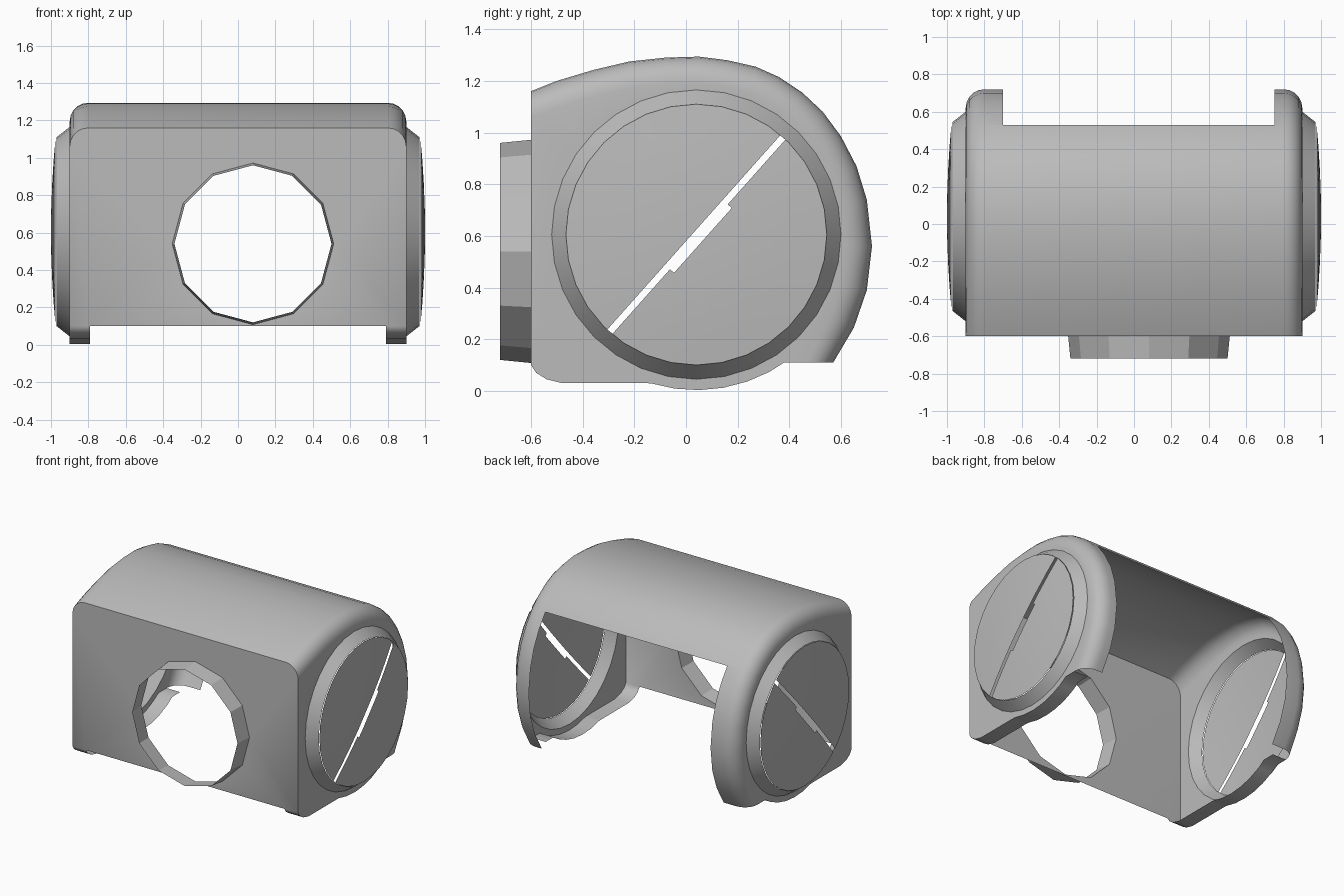
import bpy, bmesh, math
from mathutils import Vector

if "Cube" in bpy.data.objects:
    bpy.data.objects.remove(bpy.data.objects["Cube"])

grey = bpy.data.materials.new("mid_grey")
grey.diffuse_color = (0.5, 0.5, 0.5, 1)
grey.use_nodes = True
grey.node_tree.nodes["Principled BSDF"].inputs["Base Color"].default_value = grey.diffuse_color

CY, CZ = 0.04, 0.605          # centre of the round side covers
SIDE_X, R = 0.9, 0.1          # side wall position and edge rounding
HX, HZ = 0.08, 0.54           # centre of the front opening


def finish(bm, name, angle=30):
    """Weld, face outward and turn a bmesh into a shaded object."""
    bmesh.ops.remove_doubles(bm, verts=bm.verts, dist=0.0005)
    bmesh.ops.recalc_face_normals(bm, faces=bm.faces)
    c = Vector((0, 0, 0.6))
    if sum(f.normal.dot(f.calc_center_median() - c) * f.calc_area() for f in bm.faces) < 0:
        bmesh.ops.reverse_faces(bm, faces=bm.faces)
    me = bpy.data.meshes.new(name)
    bm.to_mesh(me)
    bm.free()
    me.materials.append(grey)
    ob = bpy.data.objects.new(name, me)
    bpy.context.collection.objects.link(ob)
    bpy.ops.object.select_all(action='DESELECT')
    ob.select_set(True)
    bpy.context.view_layer.objects.active = ob
    bpy.ops.object.shade_smooth_by_angle(angle=math.radians(angle))
    return ob


def loft(bm, rows, closed=False):
    """Quads between successive rows of points."""
    grid = [[bm.verts.new(p) for p in row] for row in rows]
    for a, b in zip(grid, grid[1:]):
        n = len(a)
        for i in range(n if closed else n - 1):
            j = (i + 1) % n
            bm.faces.new((a[i], a[j], b[j], b[i]))


def sheet(bm, *loops):
    """Flat sheet bounded by an outline, with further loops as holes."""
    edges = []
    for loop in loops:
        vs = [bm.verts.new(p) for p in loop]
        edges += [bm.edges.new((vs[i - 1], vs[i])) for i in range(len(vs))]
    bmesh.ops.triangle_fill(bm, use_beauty=True, use_dissolve=False, edges=edges)


def side_circle(x, r, n=32):
    return [(x, CY + r * math.cos(2 * math.pi * i / n), CZ + r * math.sin(2 * math.pi * i / n))
            for i in range(n)]


def front_circle(y, r, n=12):
    return [(HX + r * math.sin(2 * math.pi * i / n), y, HZ + r * math.cos(2 * math.pi * i / n))
            for i in range(n)]


# outer curve in (y, z), from the top of the front to the tips of the rear arms
arc = [Vector(p) for p in (
    (-0.6, 1.16), (-0.5, 1.2), (-0.36, 1.242), (-0.22, 1.275), (-0.08, 1.29), (0.05, 1.294),
    (0.16, 1.28), (0.27, 1.255), (0.36, 1.215), (0.45, 1.155), (0.53, 1.08), (0.6, 0.985),
    (0.66, 0.87), (0.7, 0.74), (0.72, 0.56), (0.7, 0.39), (0.65, 0.245), (0.57, 0.11))]
SPLIT = 10                    # the roof stops here, only arms continue

# inward direction at each point of the curve
inward = []
for i in range(len(arc)):
    t = (arc[min(i + 1, len(arc) - 1)] - arc[max(i - 1, 0)]).normalized()
    inward.append(Vector((-abs(t.y) if t.y < 0 else t.y, -t.x)))
    inward[i] = Vector((t.y, -t.x))
inward[0], inward[-1] = Vector((0, -1)), Vector((-1, 0))


def edge_row(k, s, steps=5):
    """Row k of the rounded edge between roof and side wall."""
    a = math.pi / 2 * k / steps
    x, d = SIDE_X - R + R * math.sin(a), R * (1 - math.cos(a))
    return [(s * x, *(p + q * d)) for p, q in zip(arc, inward)]


# lower edge of the side wall in (y, z), from the rear arm to the front
under = [(0.38, 0.11)]
for deg in range(-62, -109, -9):
    a = math.radians(deg)
    under.append((CY + 0.602 * math.cos(a), CZ + 0.602 * math.sin(a)))
under += [(-0.16, 0.03), (-0.48, 0.03), (-0.54, 0.045), (-0.58, 0.07), (-0.6, 0.1)]

# housing: roof, arms, rounded edges, side walls, bottom lips and front panel
bm = bmesh.new()
loft(bm, [[(x, *p) for p in arc[:SPLIT + 1]] for x in (-SIDE_X + R, SIDE_X - R)])
corner = {}
for s, arm_x in ((-1, 0.7), (1, 0.75)):
    loft(bm, [[(s * x, *p) for p in arc[SPLIT:]] for x in (arm_x, SIDE_X - R)])
    rows = [edge_row(k, s) for k in range(6)]
    loft(bm, rows)
    corner[s] = [row[0] for row in rows]
    wall = rows[-1] + [(s * SIDE_X, *p) for p in under]
    sheet(bm, wall, side_circle(s * SIDE_X, 0.56))
    loft(bm, [[(s * x, *p) for p in [(0.47, 0.11)] + under] for x in (SIDE_X, 0.79)])
panel = ([(-SIDE_X, -0.6, 0.1), (-0.79, -0.6, 0.1), (0.79, -0.6, 0.1), (SIDE_X, -0.6, 0.1)]
         + corner[1][::-1] + corner[-1])
sheet(bm, panel, front_circle(-0.6, 0.432))
finish(bm, "housing", 35)

# short tube around the front opening
bm = bmesh.new()
loft(bm, [front_circle(-0.6, 0.432), front_circle(-0.72, 0.42)], closed=True)
finish(bm, "front_tube", 20)

# slot direction (along) and its perpendicular (across) in the side plane
along, across = Vector((0, 0.665, 0.747)), Vector((0, 0.747, -0.665))
centre = Vector((0, CY, CZ))

for s, side in ((-1, "left"), (1, "right")):
    # sloping ring between side wall and cover
    bm = bmesh.new()
    loft(bm, [side_circle(s * SIDE_X, 0.56), side_circle(s * 0.97, 0.505)], closed=True)
    finish(bm, side + "_ring", 25)

    # shallow domed cover with a diagonal slot, wider in the middle
    bm = bmesh.new()
    radii = (0.505, 0.38, 0.25, 0.12)
    loft(bm, [side_circle(s * (1 - 0.025 * (r / 0.505) ** 2), r) for r in radii], closed=True)
    bm.faces.new([bm.verts.new(p) for p in side_circle(s * 0.9986, 0.12)])
    bmesh.ops.remove_doubles(bm, verts=bm.verts, dist=0.0005)
    for axis, d in ((across, -0.013), (across, 0.013), (across, 0.034),
                    (along, -0.168), (along, 0.168)):
        bmesh.ops.bisect_plane(bm, geom=bm.verts[:] + bm.edges[:] + bm.faces[:],
                               plane_co=centre + axis * d, plane_no=axis)
    gone = []
    for f in bm.faces:
        p = f.calc_center_median() - centre
        u, v = p.dot(along), p.dot(across)
        if -0.013 < v < (0.034 if abs(u) < 0.168 else 0.013):
            gone.append(f)
    bmesh.ops.delete(bm, geom=gone, context='FACES')
    finish(bm, side + "_cover", 30)
